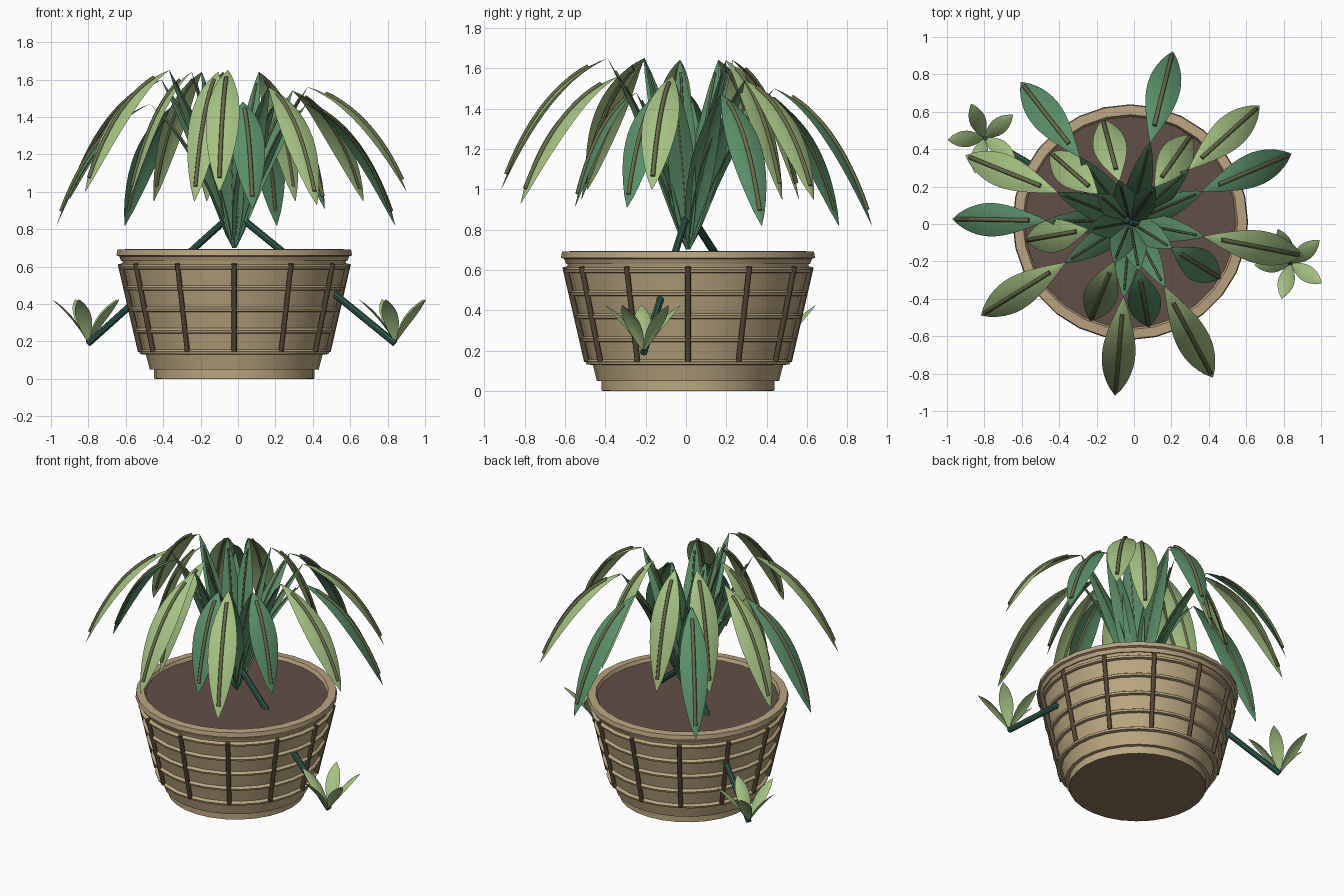
import bpy, bmesh, math
from mathutils import Vector

if "Cube" in bpy.data.objects:
    bpy.data.objects.remove(bpy.data.objects["Cube"], do_unlink=True)


def material(name, rgb):
    lin = [((c / 255 + 0.055) / 1.055) ** 2.4 for c in rgb]
    m = bpy.data.materials.new(name)
    m.use_nodes = True
    m.diffuse_color = (*lin, 1)
    m.node_tree.nodes["Principled BSDF"].inputs["Base Color"].default_value = (*lin, 1)
    return m


TAN = material("tan wicker", (188, 167, 127))
RIM = material("pale rim", (188, 164, 128))
BASE = material("brown base", (142, 121, 92))
BROWN = material("dark brown rib", (84, 70, 52))
SOIL = material("soil", (98, 79, 71))
LIGHT = material("light leaf", (165, 195, 130))
GREEN = material("green leaf", (90, 145, 105))
VEIN = material("olive vein", (104, 109, 72))
STEM = material("dark stem", (45, 88, 76))

CENTRE = Vector((-0.02, 0.01, 0))


def finish(name, bm, mat, angle=40):
    mesh = bpy.data.meshes.new(name)
    bm.to_mesh(mesh)
    bm.free()
    mesh.materials.append(mat)
    obj = bpy.data.objects.new(name, mesh)
    bpy.context.collection.objects.link(obj)
    bpy.ops.object.select_all(action='DESELECT')
    obj.select_set(True)
    bpy.context.view_layer.objects.active = obj
    bpy.ops.object.shade_smooth_by_angle(angle=math.radians(angle))
    return obj


def bridge(bm, rows, closed):
    """Join equal rows of vertices with quads."""
    for a, b in zip(rows, rows[1:]):
        n = len(a)
        for i in range(n if closed else n - 1):
            j = (i + 1) % n
            bm.faces.new((a[i], a[j], b[j], b[i]))


def lathe(name, profile, mat, caps=True, sides=28):
    bm = bmesh.new()
    rows = []
    for r, z in profile:
        ring = [2 * math.pi * i / sides for i in range(sides)]
        rows.append([bm.verts.new(CENTRE + Vector((r * math.cos(a), r * math.sin(a), z))) for a in ring])
    bridge(bm, rows, True)
    if caps:
        bm.faces.new(rows[0][::-1])
        bm.faces.new(rows[-1])
    return finish(name, bm, mat, 30)


def tube(bm, points, radius, sides=6):
    rows = []
    for i, p in enumerate(points):
        t = (points[min(i + 1, len(points) - 1)] - points[max(i - 1, 0)]).normalized()
        u = t.cross(Vector((0, 0, 1))).normalized()
        v = t.cross(u)
        ring = [2 * math.pi * k / sides for k in range(sides)]
        rows.append([bm.verts.new(p + radius * (u * math.cos(a) + v * math.sin(a))) for a in ring])
    bridge(bm, rows, True)
    bm.faces.new(rows[0][::-1])
    bm.faces.new(rows[-1])


def blade(name, origin, angle, p0, p1, p2, width, mat, skew=1.15, vein=0.0, steps=14):
    """Pointed arched leaf along a bent line of (radius, height) points."""
    a = math.radians(angle)
    out, side = Vector((math.cos(a), math.sin(a), 0)), Vector((-math.sin(a), math.cos(a), 0))
    up = Vector((0, 0, 1))
    p0, p1, p2 = Vector(p0), Vector(p1), Vector(p2)
    bm = bmesh.new()
    rows, spine = [], []
    for i in range(steps + 1):
        t = i / steps
        p = p0 * (1 - t) ** 2 + p1 * 2 * t * (1 - t) + p2 * t * t
        d = ((p1 - p0) * (1 - t) + (p2 - p1) * t).normalized()
        normal = out * -d.y + up * d.x
        pos = origin + out * p.x + up * p.y
        half = width / 2 * max(math.sin(math.pi * t ** skew), 0) ** 0.8 + 0.002
        rows.append([bm.verts.new(pos + side * half * k - normal * half * 0.22 * k * k)
                     for k in (1, 0.5, 0, -0.5, -1)])
        spine.append(pos + normal * 0.003)
    bridge(bm, rows, False)
    finish(name, bm, mat, 60)
    if vein:
        bm = bmesh.new()
        tube(bm, spine[2:-1], vein, 6)
        finish(name + "_vein", bm, VEIN, 75)


# Pot: foot, flared body, rim and soil
lathe("pot_base", [(0.425, 0), (0.425, 0.008)], BASE)
lathe("pot_foot", [(0.428, 0.002), (0.428, 0.05), (0.452, 0.05), (0.475, 0.14)], TAN, caps=False)
lathe("pot_body", [(0.485, 0.135), (0.6, 0.635)], TAN)
lathe("pot_rim", [(0.55, 0.62), (0.605, 0.63), (0.615, 0.655), (0.63, 0.66), (0.625, 0.69),
                  (0.575, 0.693), (0.56, 0.66)], RIM, caps=False)
lathe("soil", [(0.5, 0.655), (0.565, 0.67)], SOIL)


def body_radius(z):
    return 0.485 + (z - 0.135) * 0.23


# Woven bands and upright ribs
for i in range(5):
    z = 0.145 + 0.114 * i
    r = body_radius(z)
    lathe(f"band_{i}", [(r - 0.005, z - 0.016), (r + 0.016, z - 0.013),
                        (r + 0.02, z), (r - 0.005, z + 0.016)], TAN, caps=False)

bm = bmesh.new()
for i in range(12):
    a = math.radians(30 * i)
    out = Vector((math.cos(a), math.sin(a), 0))
    ends = [CENTRE + out * (body_radius(z) + 0.014) + Vector((0, 0, z)) for z in (0.145, 0.615)]
    tube(bm, ends, 0.014, 8)
finish("upright_ribs", bm, BROWN, 60)

# Leaves: angle, tip radius, tip height, peak radius, peak height, colour
LEAVES = [
    (76, 0.94, 0.82, 0.44, 1.5, GREEN), (42, 0.93, 0.95, 0.42, 1.54, LIGHT),
    (23, 0.935, 0.82, 0.42, 1.47, GREEN), (349, 0.94, 1.0, 0.4, 1.56, LIGHT),
    (298, 0.94, 0.93, 0.39, 1.56, LIGHT), (265, 0.93, 1.0, 0.4, 1.65, LIGHT),
    (212, 0.94, 1.0, 0.41, 1.65, LIGHT), (179, 0.95, 0.82, 0.45, 1.47, GREEN),
    (158, 0.95, 0.96, 0.42, 1.6, LIGHT), (128, 0.95, 0.82, 0.44, 1.49, GREEN),
]
LEAVES += [(a, 0.57, 0.95, 0.23, 1.64, LIGHT) for a in (55, 105, 139, 190, 248)]
LEAVES += [(a, 0.57, 0.91, 0.26, 1.48, GREEN) for a in (280, 328)]

for i, (angle, r1, z1, r0, z0, colour) in enumerate(LEAVES):
    bend = (r0 + 0.65 * (r1 - r0), z0 - 0.18 * (z0 - z1))
    blade(f"drooping_leaf_{i}", CENTRE, angle, (r0, z0), bend, (r1, z1), 0.175, colour, vein=0.0115)
    blade(f"upright_leaf_{i}", CENTRE, angle, (0.01, 0.7), (0.35 * r0, 1.2), (r0, z0),
          0.13, GREEN, skew=0.85, vein=0.006)

# Runners with a young plant at each end
crown = CENTRE + Vector((0, 0, 0.89))
for name, end in (("left", Vector((0.84, -0.21, 0.19))), ("right", Vector((-0.8, 0.46, 0.19)))):
    bm = bmesh.new()
    tube(bm, [crown, end], 0.019, 8)
    finish(name + "_runner", bm, STEM)
    for k in range(5):
        blade(f"{name}_young_leaf_{k}", end, 183 + 72 * k, (0, 0), (0.07, 0.16), (0.195, 0.235),
              0.085, LIGHT, steps=8)
